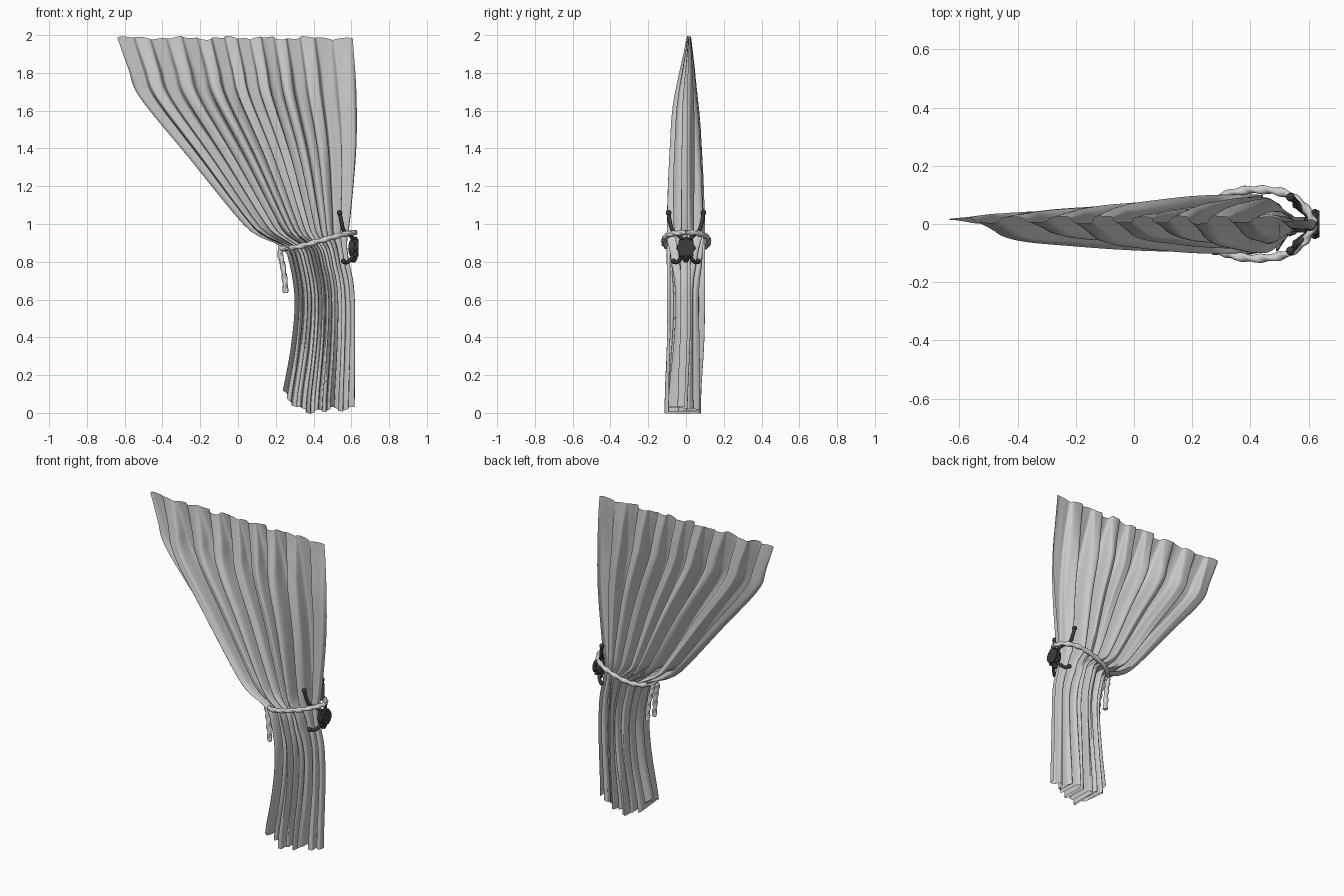
import bpy, bmesh, math
from mathutils import Matrix, Vector

cube = bpy.data.objects.get("Cube")
if cube:
    bpy.data.objects.remove(cube)


def material(name, rgb, rough):
    m = bpy.data.materials.new(name)
    m.use_nodes = True
    m.diffuse_color = (*rgb, 1)
    bsdf = m.node_tree.nodes["Principled BSDF"]
    bsdf.inputs["Base Color"].default_value = (*rgb, 1)
    bsdf.inputs["Roughness"].default_value = rough
    return m


CLOTH = material("pale grey cloth", (0.6, 0.6, 0.6), 0.8)
CORD = material("light grey cord", (0.62, 0.62, 0.62), 0.8)
IRON = material("dark iron", (0.045, 0.045, 0.045), 0.5)


def finish(name, bm, mat, angle=50):
    mesh = bpy.data.meshes.new(name)
    bm.to_mesh(mesh)
    bm.free()
    mesh.materials.append(mat)
    ob = bpy.data.objects.new(name, mesh)
    bpy.context.collection.objects.link(ob)
    bpy.ops.object.select_all(action='DESELECT')
    bpy.context.view_layer.objects.active = ob
    ob.select_set(True)
    bpy.ops.object.shade_smooth_by_angle(angle=math.radians(angle))


def spline(points, n):
    """Sample a Catmull-Rom curve evenly through the points."""
    p = [Vector(q) for q in points]
    p = [2 * p[0] - p[1]] + p + [2 * p[-1] - p[-2]]
    out = []
    for i in range(n + 1):
        s = i / n * (len(points) - 1)
        k = min(int(s), len(points) - 2)
        t = s - k
        a, b, c, d = p[k:k + 4]
        out.append(b + (c - a) * t / 2 + (2 * a - 5 * b + 4 * c - d) * t * t / 2
                   + (3 * b - a - 3 * c + d) * t ** 3 / 2)
    return out


def profile(pairs):
    """Return a function of height from (height, value) pairs."""
    pts = spline([(z, v, 0) for z, v in pairs], 120)

    def value(z):
        for a, b in zip(pts, pts[1:]):
            if z <= b.x:
                t = (z - a.x) / max(b.x - a.x, 1e-6)
                return a.y + (b.y - a.y) * max(t, 0)
        return pts[-1].y
    return value


def smooth(a, b, v):
    t = min(max((v - a) / (b - a), 0), 1)
    return t * t * (3 - 2 * t)


# Curtain: one pleated sheet, gathered at the tie
left = profile([(0, .225), (.1, .235), (.35, .28), (.6, .30), (.8, .27), (.88, .23),
                (.94, .10), (1.03, 0), (1.35, -.26), (1.67, -.52), (1.82, -.58), (1.99, -.64)])
right = profile([(0, .62), (.6, .62), (.8, .59), (.9, .58), (1.05, .60), (1.4, .63),
                 (1.7, .63), (1.99, .61)])
depth = profile([(0, .10), (.3, .104), (.6, .102), (.95, .1), (1.2, .093), (1.4, .083),
                 (1.6, .07), (1.8, .042), (1.92, .022), (1.99, .012)])
PLEATS, COLS, ROWS, CROWD = 8, 400, 60, .2

bm = bmesh.new()
grid = []
for r in range(ROWS + 1):
    row = []
    for c in range(COLS + 1):
        u, t = c / COLS, r / ROWS
        # pleats are closer in the middle and wider towards the edges
        warped = u - CROWD / math.tau * math.sin(math.tau * u) + .01 * math.sin(9 * u)
        phi = math.tau * PLEATS * warped
        bottom = .09 * (1 - smooth(0, .25, u)) + .02 + .012 * math.sin(phi * .5 + 2)
        bottom -= .018 * math.exp(-((u - .45) / .1) ** 2)
        top = 1.985 + .006 * math.sin(phi * .63) + .004 * math.sin(phi * 1.7)
        z = bottom + (top - bottom) * t
        # folds curl over each other where the cloth is gathered
        curl = .68 - .36 * smooth(1.0, 1.9, z)
        across = u - curl / (math.tau * PLEATS) * math.sin(2 * phi)
        x = left(z) + (right(z) - left(z)) * across
        # uneven folds, shallow along both side edges
        size = depth(z) * (.84 + .16 * math.sin(phi * .37 + 1))
        size *= .3 + .7 * smooth(0, .1, u)
        size *= 1 - .68 * smooth(.45, .56, x)
        y = size * math.tanh(1.4 * math.sin(phi)) / .885
        y += .05 * size * math.sin(3.3 * phi + 3 * z)
        y += .015 * smooth(1.6, 2, z) - .015 * (1 - smooth(0, .5, z))
        row.append(bm.verts.new((x, y, z)))
    grid.append(row)
for lo, hi in zip(grid, grid[1:]):
    for i in range(COLS):
        bm.faces.new((lo[i], lo[i + 1], hi[i + 1], hi[i]))
finish("curtain", bm, CLOTH, 80)


def tube(bm, path, radius, sides=10, twist=0, lobe=0):
    """Sweep a round or two-strand section along a path, with closed ends."""
    rings = []
    for i, p in enumerate(path):
        tan = (path[min(i + 1, len(path) - 1)] - path[max(i - 1, 0)]).normalized()
        if i == 0:
            side = tan.orthogonal().normalized()
        side = (side - tan * side.dot(tan)).normalized()
        other = tan.cross(side)
        ring = []
        for k in range(sides):
            a = math.tau * k / sides
            rad = radius * (1 + lobe * math.cos(2 * a - twist * i))
            ring.append(bm.verts.new(p + (side * math.cos(a) + other * math.sin(a)) * rad))
        rings.append(ring)
    for a, b in zip(rings, rings[1:]):
        for k in range(sides):
            j = (k + 1) % sides
            bm.faces.new((a[k], a[j], b[j], b[k]))
    bm.faces.new(rings[0][::-1])
    bm.faces.new(rings[-1])


# Tie cord: a twisted loop around the gathered cloth, with two hanging tails
half = [(.62, 0, .955), (.585, .06, .95), (.52, .105, .935), (.43, .118, .91),
        (.34, .108, .885), (.27, .072, .872), (.225, .0, .872)]
front = [(x, -y, z) for x, y, z in half]
bm = bmesh.new()
tube(bm, spline(half + front[-2::-1], 220), .0135, 10, .5, .2)
finish("tie_cord", bm, CORD, 80)
for name, s in (("front_cord_tail", -1), ("back_cord_tail", 1)):
    bm = bmesh.new()
    path = [(.245, s * .02, .875), (.222, s * .025, .85), (.235, s * .03, .79),
            (.247, s * .035, .71), (.252, s * .035, .635)]
    tube(bm, spline(path, 64), .0135, 10, .5, .2)
    finish(name, bm, CORD, 80)


def ball(bm, centre, radius, scale=(1, 1, 1)):
    made = bmesh.ops.create_uvsphere(bm, u_segments=14, v_segments=8, radius=radius)["verts"]
    bmesh.ops.scale(bm, vec=scale, verts=made)
    bmesh.ops.translate(bm, vec=centre, verts=made)


# Holdback medallion: a domed boss on a round plate, with a ring of studs
bm = bmesh.new()
ball(bm, (.606, 0, .872), .046, (.5, .9, 1.1))
turn = Matrix.Translation((.63, 0, .875)) @ Matrix.Rotation(math.pi / 2, 4, 'Y')
bmesh.ops.create_cone(bm, cap_ends=True, segments=24, radius1=.046, radius2=.046,
                      depth=.016, matrix=turn)
for k in range(8):
    a = math.tau * k / 8
    ball(bm, (.622, .04 * math.sin(a), .872 + .05 * math.cos(a)), .012)
ball(bm, (.612, 0, .812), .016)
finish("holdback_medallion", bm, IRON)

# Holdback arms: upper hooks and lower feet on both sides
for name, s in (("front", -1), ("back", 1)):
    bm = bmesh.new()
    hook = [(.61, s * .02, .92), (.59, s * .045, .945), (.56, s * .07, .965),
            (.548, s * .085, 1.01), (.538, s * .092, 1.06)]
    tube(bm, spline(hook, 24), .0105)
    ball(bm, hook[-1], .015)
    finish(name + "_holdback_hook", bm, IRON)
    bm = bmesh.new()
    foot = [(.61, s * .015, .835), (.595, s * .035, .81), (.575, s * .05, .797),
            (.558, s * .066, .803)]
    tube(bm, spline(foot, 20), .0105)
    ball(bm, foot[-1], .014)
    finish(name + "_holdback_foot", bm, IRON)
